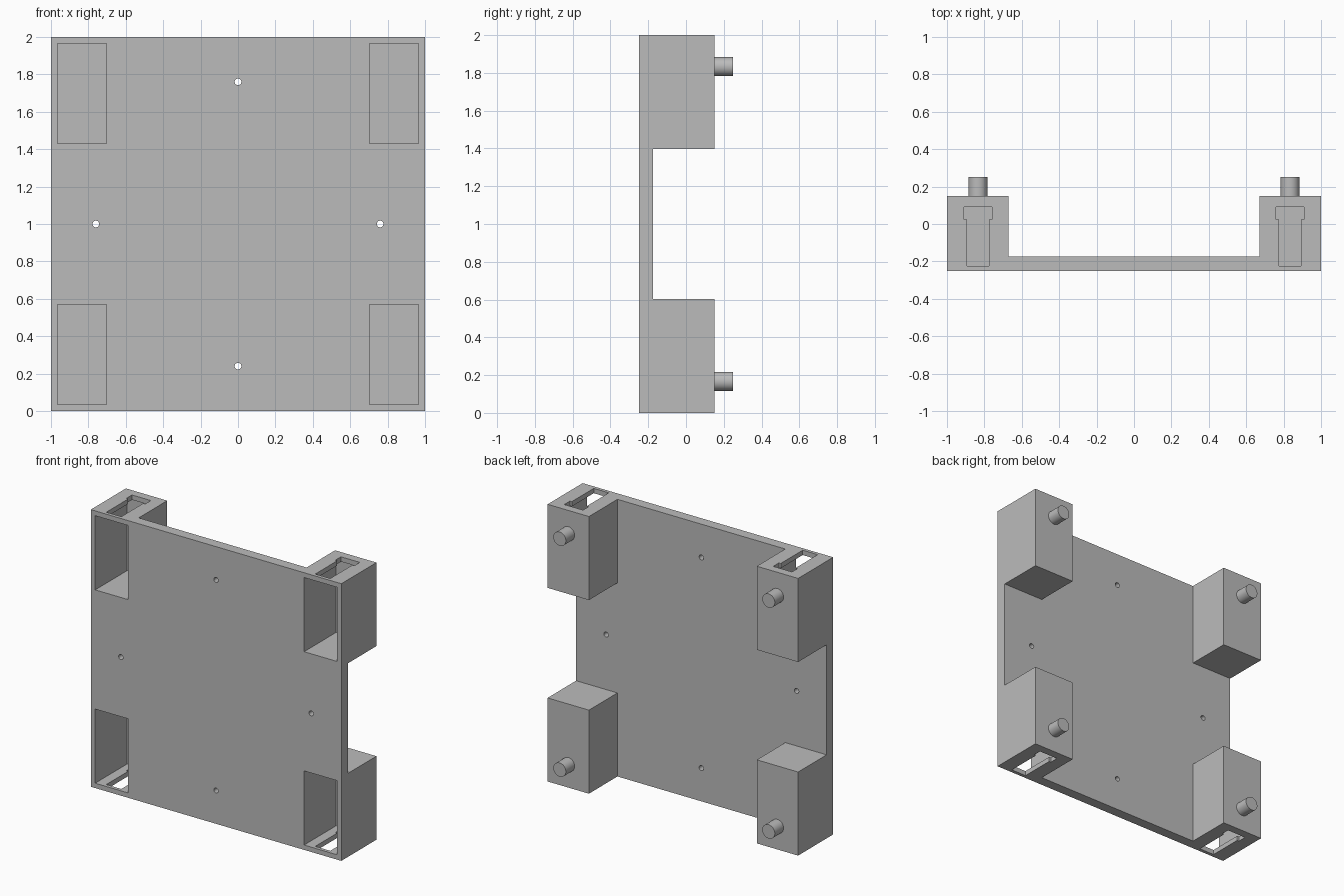
import bpy
import bmesh
from math import radians
from mathutils import Matrix, Vector

cube = bpy.data.objects.get("Cube")
if cube:
    bpy.data.objects.remove(cube, do_unlink=True)

grey = bpy.data.materials.new("plain_grey")
grey.use_nodes = True
GREY = (0.5, 0.5, 0.5, 1)
grey.diffuse_color = GREY
grey.node_tree.nodes["Principled BSDF"].inputs["Base Color"].default_value = GREY

# Main dimensions
FRONT, BACK = -0.25, 0.15
PLATE_BACK = -0.175
BLOCK_X, BLOCK_Z = 0.67, 0.397    # inner edges of blocks, measured from the centre
OVER = 0.1                        # cutter overshoot
SIGNS = (-1, 1)
CORNERS = [(sx, sz) for sx in SIGNS for sz in SIGNS]


def make_object(name, bm):
    bmesh.ops.recalc_face_normals(bm, faces=bm.faces)
    mesh = bpy.data.meshes.new(name)
    bm.to_mesh(mesh)
    bm.free()
    mesh.materials.append(grey)
    obj = bpy.data.objects.new(name, mesh)
    bpy.context.collection.objects.link(obj)
    return obj


def box(name, x, y, z):
    """Box from (min, max) ranges, given in either order."""
    bm = bmesh.new()
    size = Vector([abs(r[1] - r[0]) for r in (x, y, z)])
    centre = Vector([(r[0] + r[1]) / 2 for r in (x, y, z)])
    bmesh.ops.create_cube(bm, size=1, matrix=Matrix.Translation(centre) @ Matrix.Diagonal(size).to_4x4())
    return make_object(name, bm)


def rod(name, x, z, y0, y1, radius, sides):
    """Cylinder along y."""
    bm = bmesh.new()
    place = Matrix.Translation((x, (y0 + y1) / 2, z)) @ Matrix.Rotation(radians(90), 4, "X")
    bmesh.ops.create_cone(bm, cap_ends=True, segments=sides, radius1=radius, radius2=radius,
                          depth=y1 - y0, matrix=place)
    return make_object(name, bm)


def keyhole(name, sx, z0, z1):
    """T-shaped prism along z."""
    half = [(0.06, -0.225), (0.06, 0.025), (0.075, 0.025), (0.075, 0.09)]
    outline = half + [(-x, y) for x, y in reversed(half)]
    bm = bmesh.new()
    face = bm.faces.new([bm.verts.new((sx * 0.834 + x, y, z0)) for x, y in outline])
    extruded = bmesh.ops.extrude_face_region(bm, geom=[face])["geom"]
    verts = [v for v in extruded if isinstance(v, bmesh.types.BMVert)]
    bmesh.ops.translate(bm, verts=verts, vec=(0, 0, z1 - z0))
    return make_object(name, bm)


def cut(target, cutter):
    cutter.hide_render = True
    mod = target.modifiers.new("cut", "BOOLEAN")
    mod.operation, mod.solver, mod.object = "DIFFERENCE", "EXACT", cutter
    bpy.context.view_layer.objects.active = target
    bpy.ops.object.modifier_apply(modifier=mod.name)
    bpy.data.objects.remove(cutter, do_unlink=True)


# Plate with four corner blocks: a slab with a cross-shaped recess in the back
body = box("plate_with_corner_blocks", (-1, 1), (FRONT, BACK), (0, 2))
recess = (PLATE_BACK, BACK + OVER)
cut(body, box("upright_recess", (-BLOCK_X, BLOCK_X), recess, (-OVER, 2 + OVER)))
cut(body, box("level_recess", (-1 - OVER, 1 + OVER), recess, (1 - BLOCK_Z, 1 + BLOCK_Z)))

# Hollow each block from the front and open a T slot in its outer end
for sx, sz in CORNERS:
    cut(body, box("pocket", (sx * 0.703, sx * 0.965), (FRONT - OVER, 0.115),
                  (1 + sz * 0.43, 1 + sz * 0.965)))
    cut(body, keyhole("slot", sx, 1 + sz * 0.9, 1 + sz * (1 + OVER)))

# Small screw holes at the middle of each side
for x, z in ((0, -0.76), (0, 0.76), (-0.76, 0), (0.76, 0)):
    cut(body, rod("screw_hole", x, 1 + z, FRONT - OVER, BACK, 0.018, 24))

# Pegs on the back of the blocks
for sx, sz in CORNERS:
    name = ("upper" if sz > 0 else "lower") + ("_left" if sx > 0 else "_right") + "_peg"
    rod(name, sx * 0.834, 1 + sz * 0.833, 0.13, 0.25, 0.05, 48)

# Smooth the round surfaces, keep the edges sharp
for obj in bpy.context.collection.objects:
    obj.select_set(obj.type == "MESH" and grey.name in obj.data.materials)
bpy.context.view_layer.objects.active = body
bpy.ops.object.shade_smooth_by_angle(angle=radians(30))
